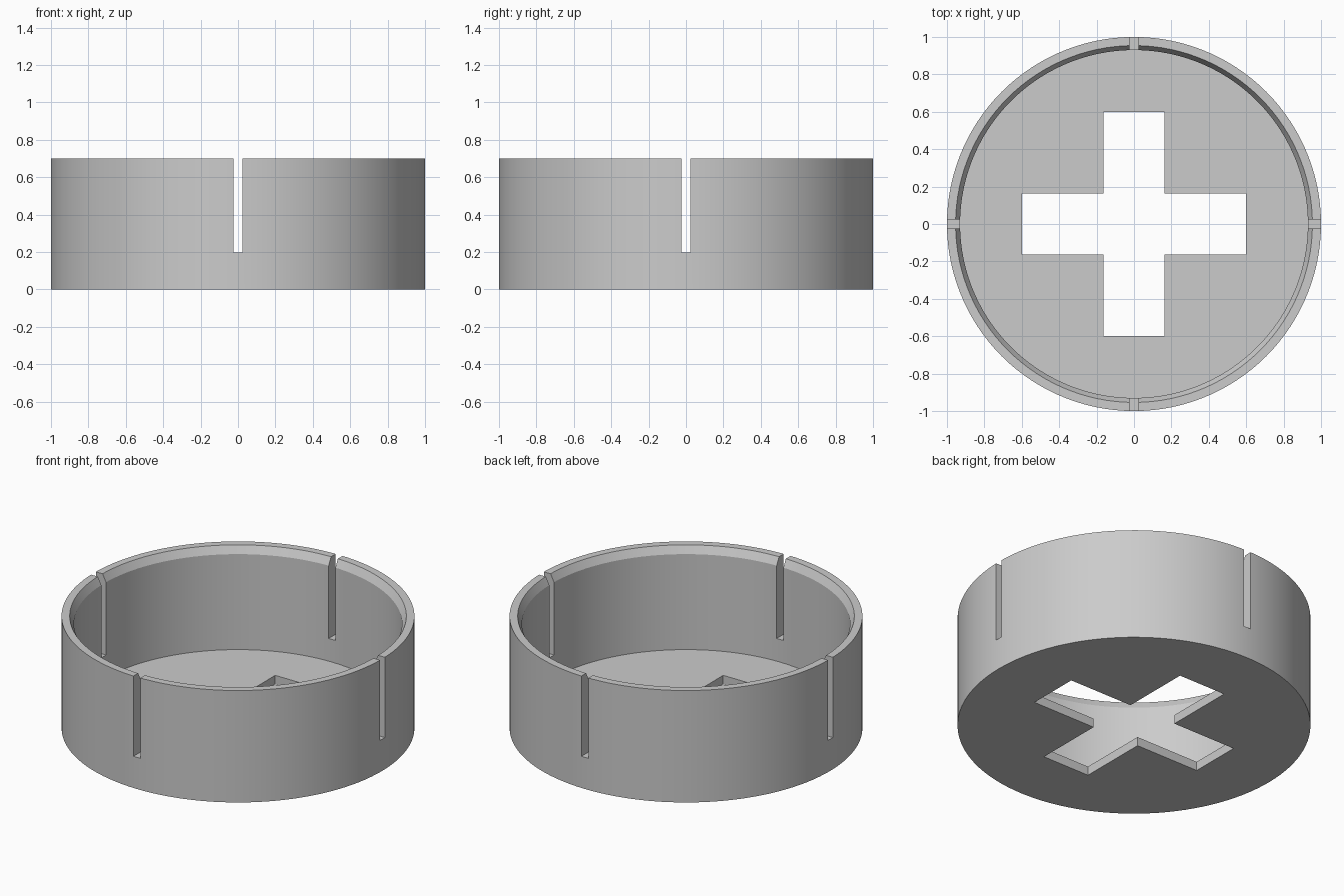
import bpy, bmesh, math

cube = bpy.data.objects.get("Cube")
if cube:
    bpy.data.objects.remove(cube, do_unlink=True)

SEGMENTS = 120
HEIGHT, FLOOR = 0.70, 0.056
OUTER, INNER, LIP = 1.0, 0.93, 0.954
CHAMFER = 0.047
SLOT_WIDTH, SLOT_BASE = 0.047, 0.198
CROSS_LENGTH, CROSS_WIDTH = 1.2, 0.325

grey = bpy.data.materials.new("plain grey")
grey.use_nodes = True
colour = (0.6, 0.6, 0.6, 1)
grey.diffuse_color = colour
grey.node_tree.nodes["Principled BSDF"].inputs["Base Color"].default_value = colour


def add_object(name, bm):
    bmesh.ops.recalc_face_normals(bm, faces=bm.faces)
    mesh = bpy.data.meshes.new(name)
    bm.to_mesh(mesh)
    bm.free()
    mesh.materials.append(grey)
    obj = bpy.data.objects.new(name, mesh)
    bpy.context.collection.objects.link(obj)
    return obj


def lathe(name, profile):
    bm = bmesh.new()
    verts = [bm.verts.new((r, 0, z)) for r, z in profile]
    edges = [bm.edges.new(pair) for pair in zip(verts, verts[1:])]
    bmesh.ops.spin(bm, geom=verts + edges, axis=(0, 0, 1), cent=(0, 0, 0),
                   angle=math.tau, steps=SEGMENTS, use_merge=True)
    bmesh.ops.remove_doubles(bm, verts=bm.verts, dist=1e-5)
    return add_object(name, bm)


def cut_box(target, size_x, size_y, bottom, top):
    bm = bmesh.new()
    bmesh.ops.create_cube(bm, size=1)
    bmesh.ops.scale(bm, vec=(size_x, size_y, top - bottom), verts=bm.verts)
    bmesh.ops.translate(bm, vec=(0, 0, (top + bottom) / 2), verts=bm.verts)
    cutter = add_object("cutter", bm)
    cutter.hide_render = True
    mod = target.modifiers.new("cut", "BOOLEAN")
    mod.operation, mod.solver, mod.object = "DIFFERENCE", "EXACT", cutter
    bpy.ops.object.modifier_apply(modifier=mod.name)
    bpy.data.objects.remove(cutter, do_unlink=True)


# Round cup with a solid floor and a chamfered inner lip
cup = lathe("slotted_cup", [
    (0, 0), (OUTER, 0), (OUTER, HEIGHT), (LIP, HEIGHT),
    (INNER, HEIGHT - CHAMFER), (INNER, FLOOR), (0, FLOOR)])
bpy.ops.object.select_all(action="DESELECT")
bpy.context.view_layer.objects.active = cup
cup.select_set(True)

# Cross opening in the floor and four slots in the wall
for along_x in (True, False):
    cross = (CROSS_LENGTH, CROSS_WIDTH)
    slot = (OUTER * 3, SLOT_WIDTH)
    if not along_x:
        cross, slot = cross[::-1], slot[::-1]
    cut_box(cup, *cross, -FLOOR, FLOOR * 2)
    cut_box(cup, *slot, SLOT_BASE, HEIGHT * 2)

bpy.ops.object.shade_smooth_by_angle(angle=math.radians(20))
